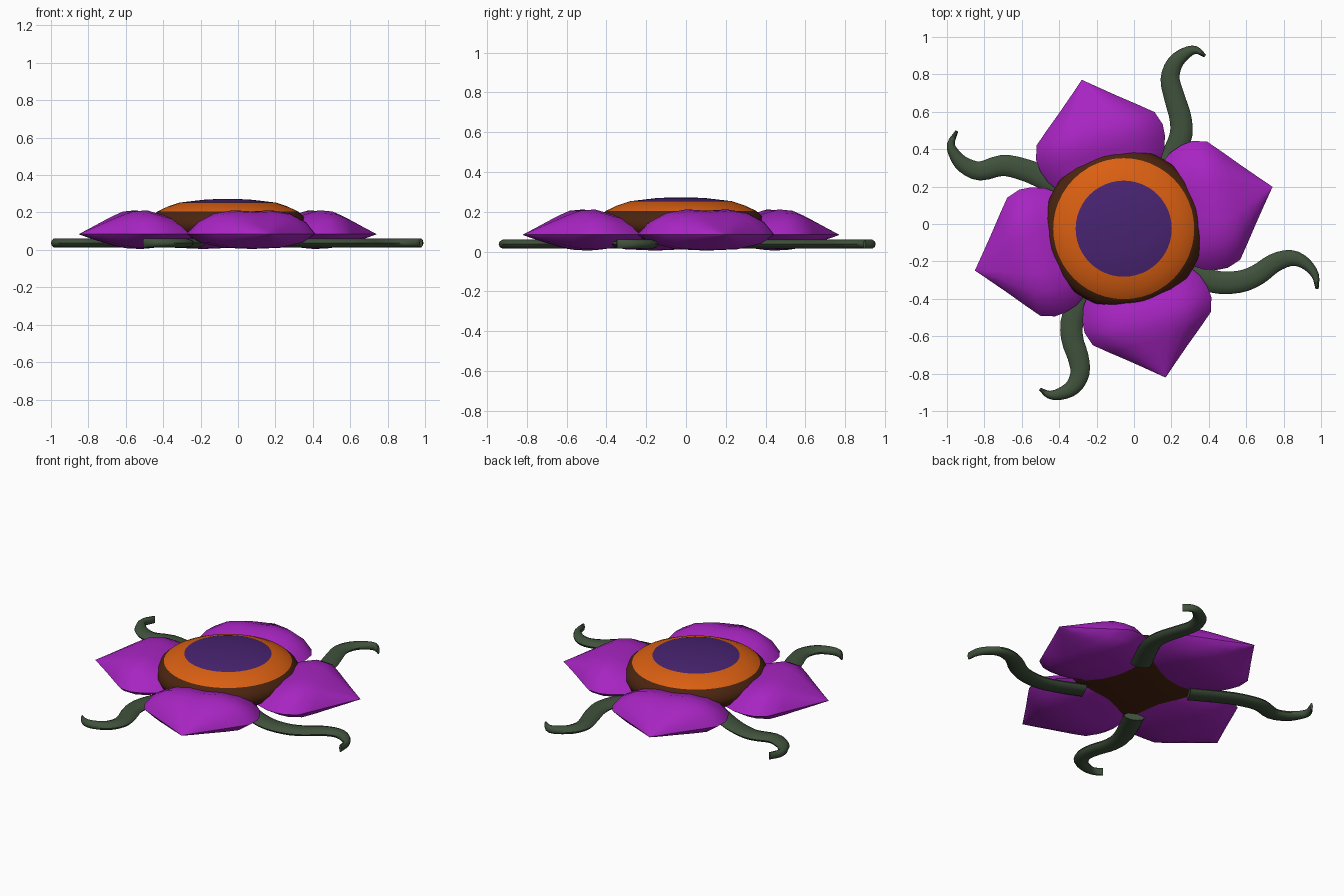
import bpy, bmesh, math
from mathutils import Vector

if "Cube" in bpy.data.objects:
    bpy.data.objects.remove(bpy.data.objects["Cube"])

CX, CY = -0.055, -0.025  # flower centre


def material(name, rgb):
    m = bpy.data.materials.new(name)
    m.diffuse_color = (*rgb, 1)
    m.use_nodes = True
    m.node_tree.nodes["Principled BSDF"].inputs["Base Color"].default_value = m.diffuse_color
    return m


PETAL = material("petal purple", (0.39, 0.018, 0.54))
ORANGE = material("ring orange", (0.70, 0.115, 0.006))
BROWN = material("rim brown", (0.07, 0.018, 0.005))
VIOLET = material("centre violet", (0.065, 0.017, 0.165))
GREEN = material("tendril green", (0.051, 0.084, 0.045))


def loft(name, rings, mats, angle, band_material=None):
    """Skin closed rings of points; each end is capped."""
    bm = bmesh.new()
    loops = [[bm.verts.new(p) for p in ring] for ring in rings]
    n = len(loops[0])
    for k, (a, b) in enumerate(zip(loops, loops[1:])):
        for i in range(n):
            j = (i + 1) % n
            f = bm.faces.new((a[i], a[j], b[j], b[i]))
            f.material_index = band_material(k) if band_material else 0
    bm.faces.new(loops[0])
    f = bm.faces.new(loops[-1])
    f.material_index = band_material(len(rings)) if band_material else 0
    bmesh.ops.remove_doubles(bm, verts=bm.verts[:], dist=0.0005)
    bmesh.ops.recalc_face_normals(bm, faces=bm.faces[:])
    me = bpy.data.meshes.new(name)
    bm.to_mesh(me)
    bm.free()
    for m in mats:
        me.materials.append(m)
    ob = bpy.data.objects.new(name, me)
    bpy.context.collection.objects.link(ob)
    bpy.ops.object.select_all(action='DESELECT')
    bpy.context.view_layer.objects.active = ob
    ob.select_set(True)
    bpy.ops.object.shade_smooth_by_angle(angle=math.radians(angle))
    return ob


# Domed flower head: (radius, height) from underside to crown
profile = [(0.25, 0.05), (0.36, 0.065), (0.415, 0.10), (0.428, 0.14), (0.41, 0.175),
           (0.377, 0.205), (0.32, 0.232), (0.257, 0.253), (0.13, 0.268), (0.04, 0.273)]
SEG = 48
head = [[(CX + r * math.cos(t * math.tau / SEG), CY + r * math.sin(t * math.tau / SEG), z)
         for t in range(SEG)] for r, z in profile]
loft("flower_head", head, [BROWN, ORANGE, VIOLET], 60,
     lambda k: 0 if k < 5 else 1 if k < 7 else 2)

# Petals: (distance out, half width, top height, bottom height)
stations = [(0.17, 0.17, 0.12, 0.06), (0.25, 0.255, 0.145, 0.04), (0.35, 0.324, 0.175, 0.02),
            (0.42, 0.347, 0.195, 0.01), (0.48, 0.352, 0.212, 0.005), (0.555, 0.328, 0.205, 0.008),
            (0.62, 0.25, 0.18, 0.022), (0.69, 0.163, 0.148, 0.042), (0.76, 0.079, 0.115, 0.062),
            (0.826, 0.001, 0.085, 0.083)]
upper = [(-0.85, 0.5), (-0.6, 0.86), (-0.3, 1), (0, 0.95), (0.3, 1), (0.6, 0.86), (0.85, 0.5)]
lower = [(0.8, 0.58), (0.45, 0.92), (0, 1), (-0.45, 0.92), (-0.8, 0.58)]
MID = 0.085
for q in range(4):
    a = math.radians(15.7 + 90 * q)
    out, side = Vector((math.cos(a), math.sin(a), 0)), Vector((-math.sin(a), math.cos(a), 0))
    rings = []
    for u, w, top, bot in stations:
        sec = ([(-1, MID)] + [(s, MID + (top - MID) * f) for s, f in upper] + [(1, MID)]
               + [(s, MID + (bot - MID) * f) for s, f in lower])
        rings.append([Vector((CX, CY, z)) + out * u + side * (w * s) for s, z in sec])
    loft(f"petal_{q + 1}", rings, [PETAL], 50)

# Curling tendrils: flat tapered tubes along hand-placed paths
paths = {
    "right": [(.20, -.22), (.41, -.305), (.556, -.31), (.658, -.273), (.749, -.209),
              (.84, -.182), (.914, -.209), (.968, -.273), (.979, -.348)],
    "left": [(-.30, .144), (-.492, .251), (-.60, .294), (-.706, .313), (-.824, .283),
             (-.909, .316), (-.957, .369), (-.979, .428), (-.947, .497)],
    "back": [(.139, .23), (.241, .439), (.251, .551), (.219, .668), (.193, .775),
             (.219, .861), (.278, .914), (.331, .93), (.38, .898)],
    "front": [(-.225, -.267), (-.321, -.481), (-.332, -.604), (-.299, -.711), (-.289, -.797),
              (-.326, -.872), (-.396, -.909), (-.455, -.912), (-.503, -.882)],
}
widths = [0.062, 0.061, 0.059, 0.056, 0.051, 0.043, 0.032, 0.021, 0.008]


def spline(pts, steps=3):
    """Catmull-Rom resampling."""
    p = [2 * pts[0] - pts[1]] + pts + [2 * pts[-1] - pts[-2]]
    res = []
    for i in range(1, len(p) - 2):
        for s in range(steps):
            t = s / steps
            res.append(0.5 * (2 * p[i] + (p[i + 1] - p[i - 1]) * t
                              + (2 * p[i - 1] - 5 * p[i] + 4 * p[i + 1] - p[i + 2]) * t * t
                              + (3 * p[i] - p[i - 1] - 3 * p[i + 1] + p[i + 2]) * t ** 3))
    return res + [pts[-1]]


for name, path in paths.items():
    # third component carries the half width
    pts = spline([Vector((x, y, w)) for (x, y), w in zip(path, widths)])
    rings = []
    for i, p in enumerate(pts):
        d = pts[min(i + 1, len(pts) - 1)] - pts[max(i - 1, 0)]
        n = Vector((-d.y, d.x, 0)).normalized()
        rings.append([Vector((p.x, p.y, 0.037)) + n * (p.z * math.cos(t))
                      + Vector((0, 0, 0.024 * math.sin(t)))
                      for t in (k * math.tau / 10 for k in range(10))])
    loft(f"tendril_{name}", rings, [GREEN], 50)
